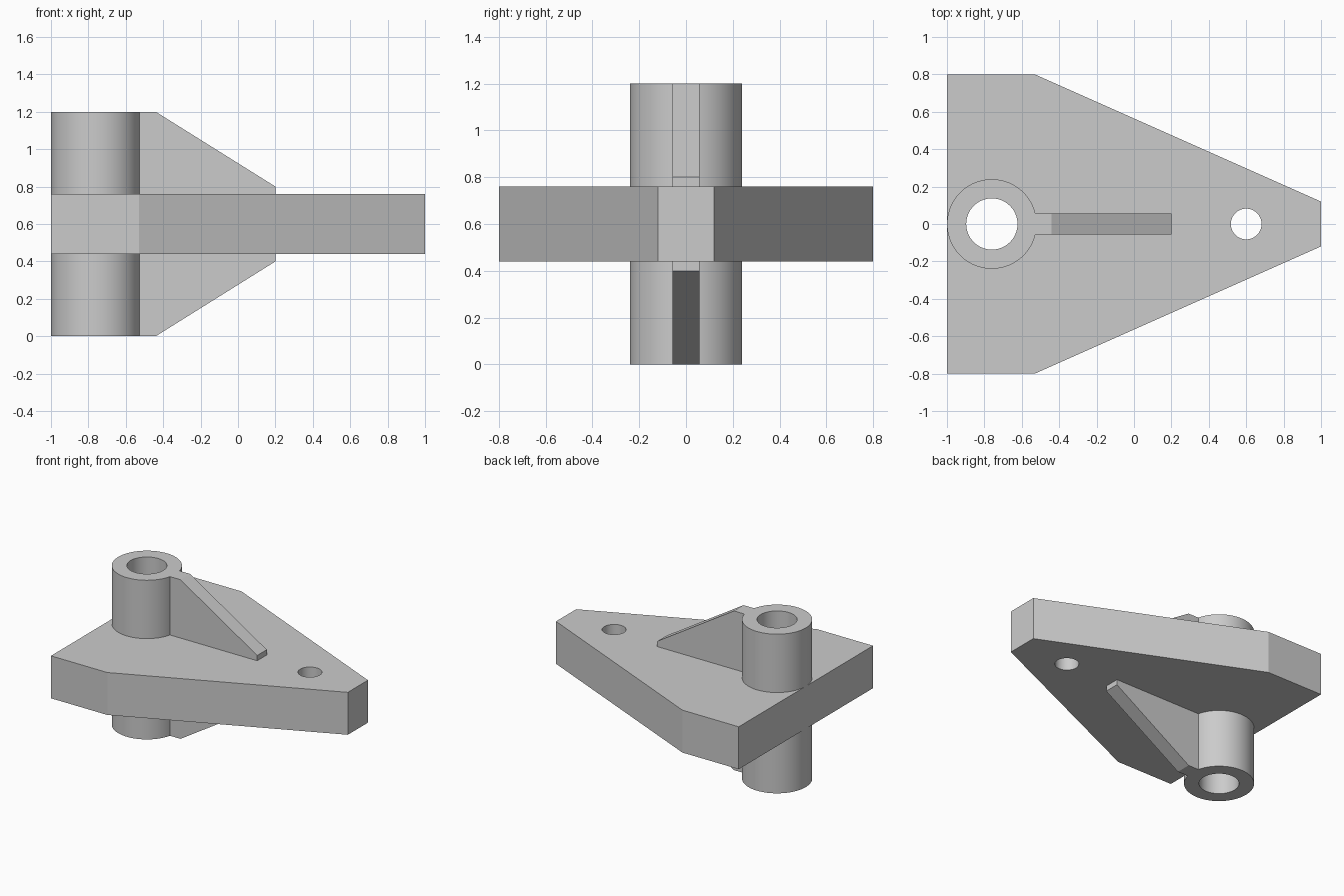
import bpy
import bmesh
import math
from mathutils import Vector

cube = bpy.data.objects.get("Cube")
if cube:
    bpy.data.objects.remove(cube, do_unlink=True)

grey = bpy.data.materials.new("plain_grey")
grey.use_nodes = True
colour = (0.6, 0.6, 0.6, 1)
grey.diffuse_color = colour
grey.node_tree.nodes["Principled BSDF"].inputs["Base Color"].default_value = colour

MID = 0.6        # height of the symmetry plane
BOSS_X = -0.76


def prism(name, points, push):
    """Extrude a closed outline along the push vector."""
    bm = bmesh.new()
    face = bm.faces.new([bm.verts.new(p) for p in points])
    grown = bmesh.ops.extrude_face_region(bm, geom=[face])
    moved = [v for v in grown["geom"] if isinstance(v, bmesh.types.BMVert)]
    bmesh.ops.translate(bm, verts=moved, vec=Vector(push))
    bmesh.ops.recalc_face_normals(bm, faces=bm.faces[:])
    mesh = bpy.data.meshes.new(name)
    bm.to_mesh(mesh)
    bm.free()
    mesh.materials.append(grey)
    obj = bpy.data.objects.new(name, mesh)
    bpy.context.collection.objects.link(obj)
    return obj


def cylinder(name, x, radius, height):
    ring = [(x + radius * math.cos(a), radius * math.sin(a), MID - height / 2)
            for a in (math.tau * (i + 0.5) / 96 for i in range(96))]
    return prism(name, ring, (0, 0, height))


def combine(target, other, operation):
    """Apply an exact boolean and remove the helper."""
    mod = target.modifiers.new(other.name, 'BOOLEAN')
    mod.object = other
    mod.operation = operation
    mod.solver = 'EXACT'
    bpy.context.view_layer.objects.active = target
    bpy.ops.object.modifier_apply(modifier=mod.name)
    bpy.data.objects.remove(other, do_unlink=True)


# Tapered plate
half = [(-1, 0.8), (-0.53, 0.8), (1, 0.12)]
outline = half + [(x, -y) for x, y in reversed(half)]
bracket = prism("bracket_plate", [(x, y, 0.44) for x, y in outline], (0, 0, 0.32))

# Upright boss through the plate
combine(bracket, cylinder("boss", BOSS_X, 0.2395, 1.2), 'UNION')

# Gusset ribs above and below, drawn as one symmetric web
side = [(-0.57, 0.6), (-0.44, 0.6), (0.2, 0.2)]
web = side + [(x, -h) for x, h in reversed(side)]
rib = prism("gusset_ribs", [(x, -0.057, MID + h) for x, h in web], (0, 0.114, 0))
combine(bracket, rib, 'UNION')

# Bore of the boss and the small hole at the narrow end
combine(bracket, cylinder("bore", BOSS_X, 0.137, 1.6), 'DIFFERENCE')
combine(bracket, cylinder("small_hole", 0.6, 0.082, 1.6), 'DIFFERENCE')

bpy.ops.object.select_all(action='DESELECT')
bracket.select_set(True)
bpy.context.view_layer.objects.active = bracket
bpy.ops.object.shade_smooth_by_angle(angle=math.radians(20))
